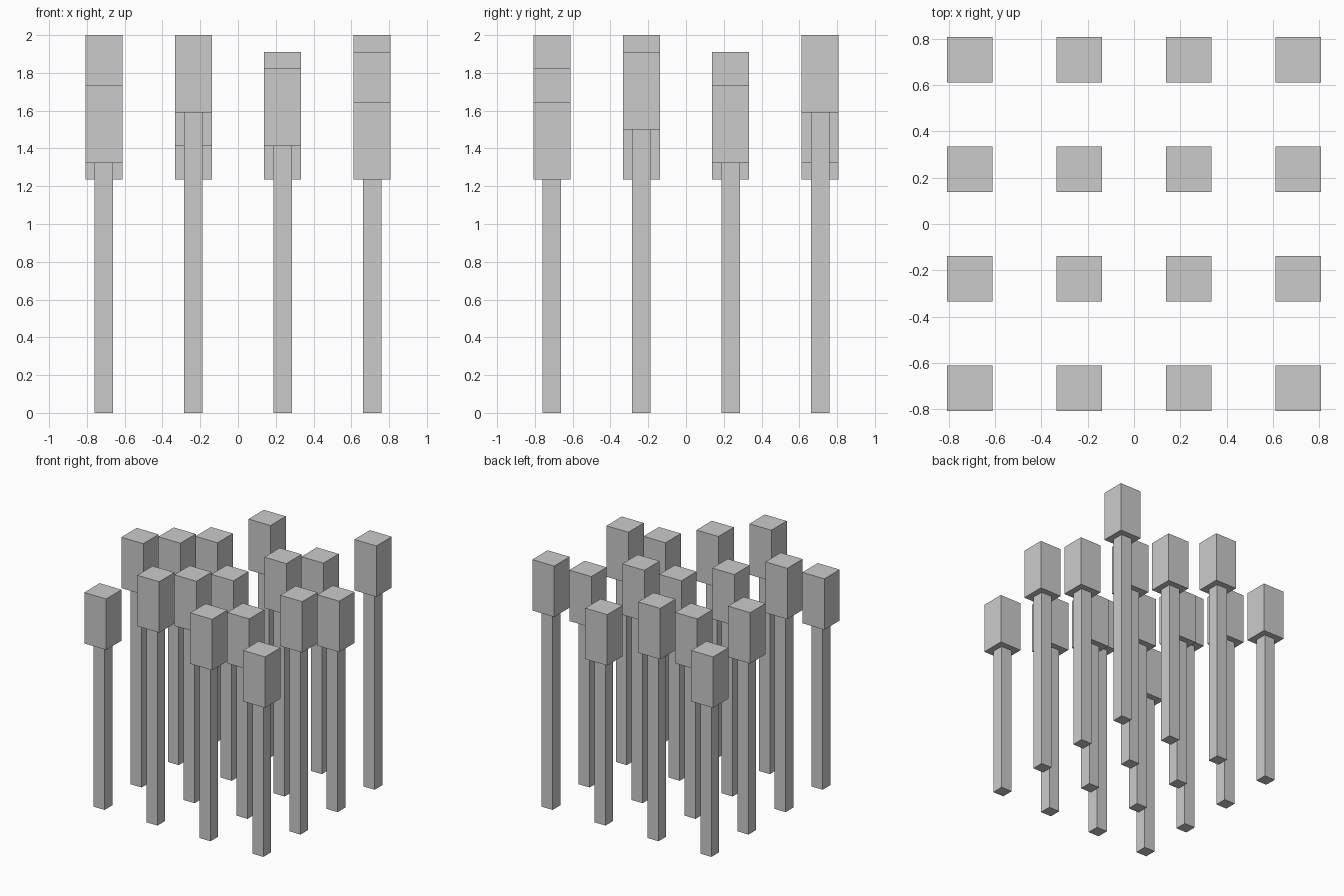
import bpy

if "Cube" in bpy.data.objects:
    bpy.data.objects.remove(bpy.data.objects["Cube"])

PITCH = 0.473     # spacing between posts
POST_W = 0.098
HEAD_W = 0.196
HEAD_H = 0.411
BASE_H = 1.235    # shortest post
STEP = 0.0885     # height difference per level

# height level of each post; rows run front to back, columns left to right
LEVELS = [
    (1, 4, 2, 0),
    (4, 2, 0, 3),
    (2, 0, 3, 1),
    (0, 3, 1, 4),
]


def box(name, x, y, z0, z1, width):
    bpy.ops.mesh.primitive_cube_add(size=1, location=(x, y, (z0 + z1) / 2))
    ob = bpy.context.object
    ob.name = name
    ob.scale = (width, width, z1 - z0)
    bpy.ops.object.transform_apply(location=False, rotation=False, scale=True)
    return ob


# grid of square posts, each capped with a block head
for row, levels in enumerate(LEVELS):
    for col, level in enumerate(levels):
        x, y = (col - 1.5) * PITCH, (row - 1.5) * PITCH
        h = BASE_H + level * STEP
        box(f"post_{row}_{col}", x, y, 0, h, POST_W)
        box(f"head_{row}_{col}", x, y, h, h + HEAD_H, HEAD_W)
